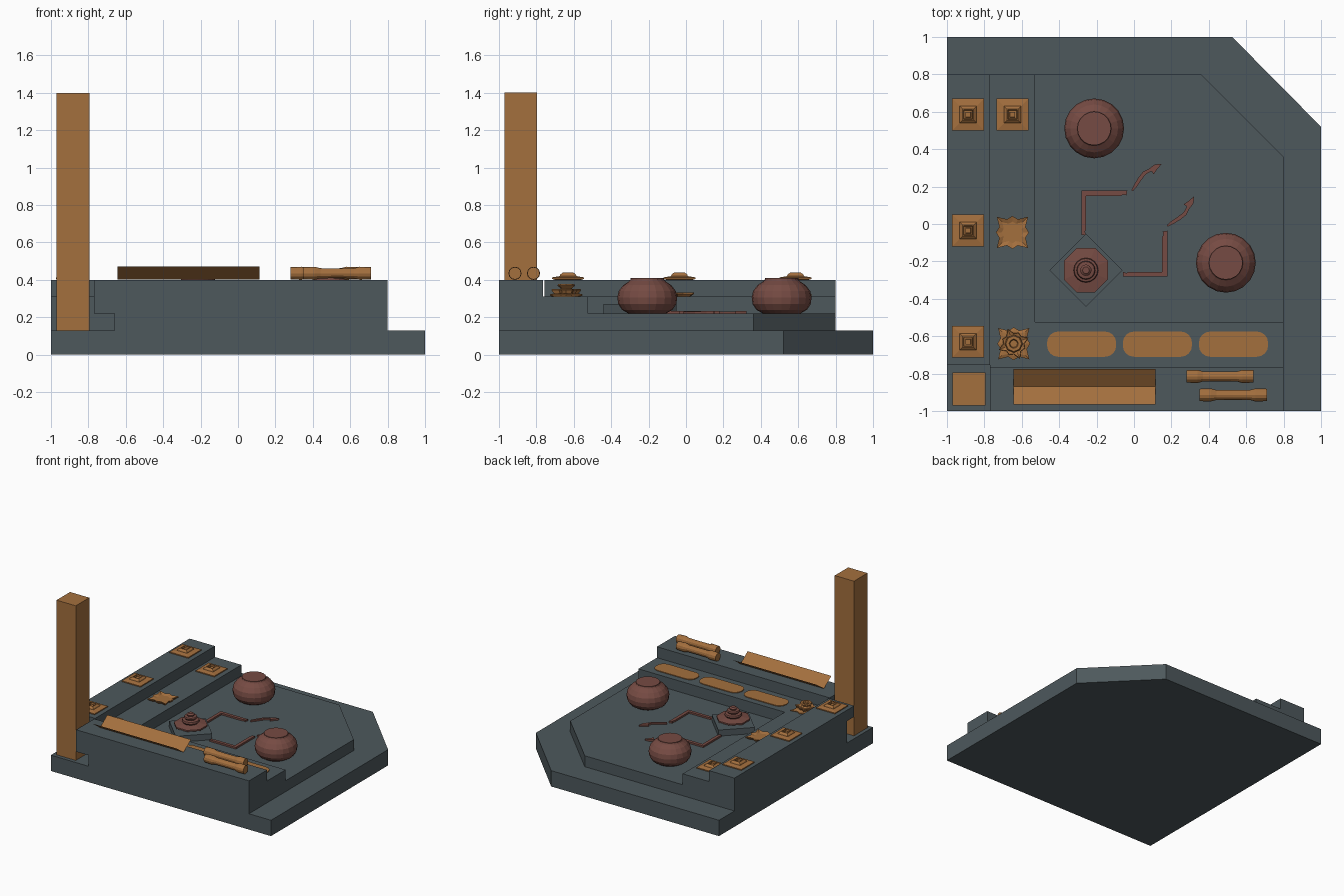
import bpy, bmesh
from math import sin, cos, pi, sqrt
from mathutils import Vector

if "Cube" in bpy.data.objects:
    bpy.data.objects.remove(bpy.data.objects["Cube"])


def material(name, rgb):
    m = bpy.data.materials.new(name)
    m.diffuse_color = (*rgb, 1)
    m.use_nodes = True
    m.node_tree.nodes["Principled BSDF"].inputs["Base Color"].default_value = m.diffuse_color
    return m


STONE = material("slate", (0.075, 0.098, 0.108))
WOOD = material("wood", (0.37, 0.16, 0.048))
CLAY = material("clay", (0.18, 0.07, 0.056))


def finish(name, bm, mat):
    bmesh.ops.recalc_face_normals(bm, faces=bm.faces)
    me = bpy.data.meshes.new(name)
    bm.to_mesh(me)
    bm.free()
    me.materials.append(mat)
    ob = bpy.data.objects.new(name, me)
    bpy.context.collection.objects.link(ob)
    return ob


def prism(name, pts, z0, z1, mat):
    bm = bmesh.new()
    face = bm.faces.new([bm.verts.new((x, y, z0)) for x, y in pts])
    ext = bmesh.ops.extrude_face_region(bm, geom=[face], use_keep_orig=True)
    verts = [g for g in ext["geom"] if isinstance(g, bmesh.types.BMVert)]
    bmesh.ops.translate(bm, vec=(0, 0, z1 - z0), verts=verts)
    return finish(name, bm, mat)


def rect(x0, x1, y0, y1):
    return [(x0, y0), (x1, y0), (x1, y1), (x0, y1)]


def ngon(n, phase=0.0):
    return [(cos(phase + 2 * pi * i / n), sin(phase + 2 * pi * i / n)) for i in range(n)]


def stack(name, at, outline, levels, mat):
    """Loft one outline through (scale, z) levels, capped at both ends."""
    bm = bmesh.new()
    rings = [[bm.verts.new((at[0] + s * x, at[1] + s * y, z)) for x, y in outline]
             for s, z in levels]
    n = len(outline)
    for a, b in zip(rings, rings[1:]):
        for i in range(n):
            j = (i + 1) % n
            bm.faces.new((a[i], a[j], b[j], b[i]))
    bm.faces.new(rings[0][::-1])
    bm.faces.new(rings[-1])
    return finish(name, bm, mat)


def ribbon(name, path, z0, z1):
    """Flat strip along (x, y, half width) points."""
    left, right = [], []
    for i, (x, y, w) in enumerate(path):
        a, b = path[max(i - 1, 0)], path[min(i + 1, len(path) - 1)]
        d = Vector((b[0] - a[0], b[1] - a[1])).normalized()
        left.append((x - d.y * w, y + d.x * w))
        right.append((x + d.y * w, y - d.x * w))
    return prism(name, left + right[::-1], z0, z1, CLAY)


def swap(pts):
    return [(p[1], p[0], *p[2:]) for p in pts]


# stepped stone platform with a notch in the front left corner
prism("base_slab", [(-1, -1), (1, -1), (1, 0.52), (0.525, 1), (-1, 1)], 0, 0.13, STONE)
prism("court_floor", [(-0.66, -1), (0.8, -1), (0.8, 0.36), (0.36, 0.8), (-1, 0.8),
                      (-1, -0.66), (-0.66, -0.66)], 0.13, 0.22, STONE)
prism("middle_step", [(-0.77, -1), (0.8, -1), (0.8, -0.525), (-0.53, -0.525), (-0.53, 0.8),
                      (-1, 0.8), (-1, -0.66), (-0.77, -0.66)], 0.22, 0.31, STONE)
prism("front_top_step", rect(-0.77, 0.8, -1, -0.765), 0.31, 0.40, STONE)
prism("left_top_step", rect(-1, -0.77, -0.755, 0.8), 0.31, 0.40, STONE)

# corner post
prism("corner_post", rect(-0.97, -0.795, -0.97, -0.795), 0.13, 1.40, WOOD)

# V-shaped trough
bm = bmesh.new()
rows = [[bm.verts.new((x, y, z)) for x in (-0.645, 0.115)]
        for y, z in ((-0.965, 0.47), (-0.87, 0.402), (-0.775, 0.47))]
for a, b in zip(rows, rows[1:]):
    bm.faces.new((a[0], a[1], b[1], b[0]))
finish("trough", bm, WOOD)

# turned rolls, lathed along x
roll = [(0, 0.033), (0.06, 0.035), (0.09, 0.027), (0.18, 0.026),
        (0.27, 0.027), (0.30, 0.035), (0.36, 0.033)]
for i, (x, y) in enumerate(((0.28, -0.815), (0.35, -0.914))):
    ob = stack(f"roll_{i + 1}", (0, 0), ngon(12), [(r, t) for t, r in roll], WOOD)
    ob.rotation_euler = (0, pi / 2, 0)
    ob.location = (x, y, 0.435)

# thin rounded mats on the middle step
for k, x0 in enumerate((-0.465, -0.06, 0.347)):
    pts = []
    for q, (cx, cy) in enumerate(((x0 + 0.31, -0.635), (x0 + 0.06, -0.635),
                                  (x0 + 0.06, -0.65), (x0 + 0.31, -0.65))):
        pts += [(cx + 0.06 * cos((q + s / 4) * pi / 2), cy + 0.06 * sin((q + s / 4) * pi / 2))
                for s in range(5)]
    prism(f"mat_{k + 1}", pts, 0.31, 0.316, WOOD)

# square dishes with a raised hollow collar
square = ngon(4, pi / 4)
R2 = sqrt(2)
for k, (x, y, z) in enumerate(((-0.887, 0.585, 0.40), (-0.887, -0.035, 0.40),
                               (-0.887, -0.63, 0.40), (-0.65, 0.585, 0.31))):
    stack(f"square_dish_{k + 1}", (x, y), square,
          [(s * R2, z + h) for s, h in ((0.07, 0), (0.085, 0.005), (0.085, 0.013), (0.045, 0.02),
                                        (0.042, 0.028), (0.03, 0.038), (0.024, 0.038),
                                        (0.022, 0.018), (0.015, 0.018), (0.013, 0.03))], WOOD)

# star-shaped dishes
star = [(r * cos(i * pi / 8), r * sin(i * pi / 8))
        for i in range(16) for r in [(0.088, 0.076, 0.118, 0.076)[i % 4]]]
stack("low_star_dish", (-0.65, -0.045), star,
      [(0.75, 0.31), (1, 0.325), (1, 0.332), (0.66, 0.322)], WOOD)
stack("tall_star_dish", (-0.643, -0.64), star,
      [(0.8, 0.31), (1, 0.316), (1, 0.322), (0.75, 0.328)], WOOD)
star_small = [(y * 0.9 + x * 0.38, x * 0.9 - y * 0.38) for x, y in star[::-1]]
stack("star_dish_petals", (-0.643, -0.64), star_small,
      [(0.6, 0.326), (0.75, 0.345), (0.72, 0.35), (0.45, 0.343)], WOOD)
stack("star_dish_knob", (-0.643, -0.64), ngon(8),
      [(0.045, 0.335), (0.03, 0.355), (0.048, 0.37), (0.042, 0.378), (0.025, 0.378),
       (0.02, 0.365)], WOOD)

# pair of round pots
pot = [(0.10, 0.22), (0.135, 0.24), (0.155, 0.27), (0.16, 0.305), (0.153, 0.34),
       (0.128, 0.372), (0.095, 0.394), (0.09, 0.402), (0.09, 0.41)]
for k, at in enumerate(((-0.213, 0.511), (0.491, -0.207))):
    stack(f"pot_{k + 1}", at, ngon(20), pot, CLAY)

# diamond pedestal with tiered finial
C = (-0.257, -0.247)
stack("pedestal", C, ngon(4), [(0.195, 0.22), (0.195, 0.27)], STONE)
stack("finial_bowl", C, ngon(8, pi / 8),
      [(0.075, 0.27), (0.128, 0.29), (0.128, 0.302), (0.065, 0.312)], CLAY)
stack("finial_tiers", C, ngon(16),
      [(0.055, 0.31), (0.066, 0.325), (0.062, 0.338), (0.04, 0.342), (0.05, 0.355),
       (0.046, 0.365), (0.025, 0.368), (0.03, 0.38), (0.018, 0.39)], CLAY)

# mirrored pair of channels and arrow-headed curls
elbow = [(-0.282, -0.06), (-0.256, -0.06), (-0.262, -0.04), (-0.256, -0.03), (-0.256, 0.151),
         (-0.07, 0.151), (-0.055, 0.157), (-0.04, 0.153), (-0.036, 0.178), (-0.282, 0.178)]
curl = [(-0.01, 0.178, 0.005), (0.008, 0.205, 0.009), (0.03, 0.24, 0.010), (0.055, 0.272, 0.010),
        (0.085, 0.288, 0.008), (0.10, 0.29, 0.010), (0.095, 0.293, 0.026), (0.125, 0.308, 0.016),
        (0.152, 0.325, 0.002)]
for side, f in (("back", list), ("right", swap)):
    prism(f"{side}_channel", f(elbow), 0.22, 0.234, CLAY)
    ribbon(f"{side}_curl", f(curl[:6]), 0.22, 0.232)
    prism(f"{side}_curl_head", f([(0.08, 0.295), (0.092, 0.288), (0.104, 0.264), (0.122, 0.29),
                                  (0.148, 0.322), (0.11, 0.318)]), 0.22, 0.234, CLAY)
